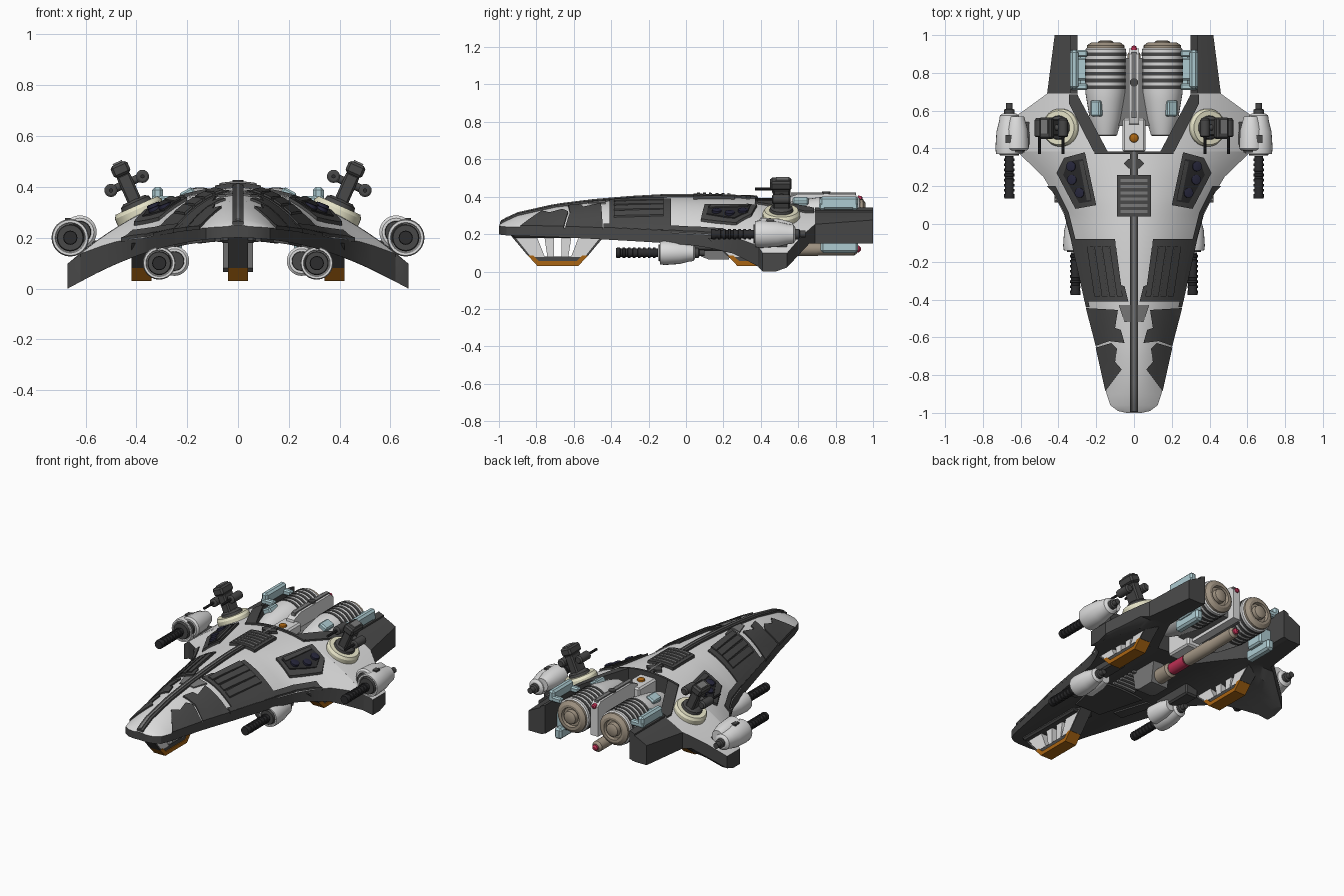
import bpy, bmesh, math
from mathutils import Matrix, Vector

if "Cube" in bpy.data.objects:
    bpy.data.objects.remove(bpy.data.objects["Cube"])

def material(name, *c):
    m = bpy.data.materials.new(name)
    m.diffuse_color = (*c, 1)
    m.use_nodes = True
    m.node_tree.nodes["Principled BSDF"].inputs["Base Color"].default_value = m.diffuse_color
    return m

LIGHT = material("light grey", .72, .72, .72)
DARK = material("dark armour", .065, .065, .065)
MID = material("mid grey", .19, .19, .19)
BLACK = material("near black", .025, .025, .027)
ORANGE = material("rust orange", .40, .13, .006)
TAN = material("tan metal", .36, .30, .23)
BLUE = material("pale blue", .42, .60, .64)
CREAM = material("cream", .80, .78, .58)
RED = material("crimson", .52, .03, .09)
NAVY = material("navy lens", .02, .02, .045)
I = Matrix.Identity(4)

def make(name, bm, mats, mirror=False, M=I, smooth=True):
    bmesh.ops.recalc_face_normals(bm, faces=bm.faces[:])
    bm.transform(M)
    for f in bm.faces:
        f.smooth = smooth
    for e in bm.edges:
        e.smooth = len(e.link_faces) == 2 and e.calc_face_angle(0) < math.radians(32)
    me = bpy.data.meshes.new(name)
    bm.to_mesh(me)
    bm.free()
    for m in (mats if isinstance(mats, list) else [mats]):
        me.materials.append(m)
    ob = bpy.data.objects.new(name, me)
    bpy.context.collection.objects.link(ob)
    if mirror:
        ob.modifiers.new("mirror", 'MIRROR').use_mirror_merge = False
    return ob

def box(name, xs, ys, zs, mat, mirror=False, M=I, bevel=0):
    bm = bmesh.new()
    bmesh.ops.create_cube(bm, size=1)
    for v in bm.verts:
        v.co = [a[0] if c < 0 else a[1] for c, a in zip(v.co, (xs, ys, zs))]
    if bevel:
        bmesh.ops.bevel(bm, geom=bm.edges[:], offset=bevel, segments=1, affect='EDGES')
    return make(name, bm, mat, mirror, M)

def prism(name, yz, xs, mat, mirror=False):
    bm = bmesh.new()
    f = bm.faces.new([bm.verts.new((xs[0], y, z)) for y, z in yz])
    g = bmesh.ops.extrude_face_region(bm, geom=[f])["geom"]
    bmesh.ops.translate(bm, vec=(xs[1] - xs[0], 0, 0), verts=[v for v in g if isinstance(v, bmesh.types.BMVert)])
    return make(name, bm, mat, mirror)

def lathe(name, origin, axis, prof, mat, mirror=False, M=I, n=24):
    """Turn a (distance, radius) profile round an axis."""
    q = Vector(axis).to_track_quat('Z', 'Y').to_matrix().to_4x4()
    bm = bmesh.new()
    rings = [[bm.verts.new((r * math.cos(math.tau * i / n), r * math.sin(math.tau * i / n), d))
              for i in range(n)] for d, r in prof]
    for a, b in zip(rings, rings[1:]):
        for i in range(n):
            bm.faces.new((a[i], a[(i + 1) % n], b[(i + 1) % n], b[i]))
    bm.faces.new(rings[0])
    bm.faces.new(rings[-1])
    return make(name, bm, mat, mirror, M @ Matrix.Translation(origin) @ q)

# Hull surface functions
def lerp(tab, y):
    for (a, p), (b, q) in zip(tab, tab[1:]):
        if y <= b:
            return p + (q - p) * max(0, (y - a) / (b - a))
    return tab[-1][1]

W = [(-1, .04), (-.99, .085), (-.96, .125), (-.9, .145), (-.65, .20), (-.45, .25), (-.1, .33), (.05, .37),
     (.15, .42), (.25, .48), (.385, .62), (.41, .67), (.54, .67), (.61, .57), (.69, .46), (1, .42)]
CROWN = [(-1, .25), (-.97, .268), (-.9, .30), (-.7, .345), (-.5, .37), (-.3, .387), (-.1, .398), (.1, .398), (.385, .39)]
RIM = [(-1, .045), (.05, .06), (.2, .08), (.385, .11)]
INNER = [(.385, .14), (.68, .30), (1, .30)]

def width(y):
    return lerp(W, y)

def bottom(x, y):
    z = max(0, .2 - .45 * x * x)
    return max(z, .15 * min(1, (y - .52) / .14)) if y > .52 else z

def top(x, y):
    if y > .385:
        return .39 - .65 * x * x
    w, c = width(y), lerp(CROWN, y)
    e = bottom(w, 0) + lerp(RIM, y)
    return e + (c - e) * (1 - min(1, (x / w) ** 2))

def slab(name, ys, lo, hi, n, mats, rule, mirror=False):
    bm = bmesh.new()
    g = [[[bm.verts.new((x, y, f(x, y))) for x in [lo(y) + (hi(y) - lo(y)) * i / n for i in range(n + 1)]]
          for y in ys] for f in (top, bottom)]
    for s in g:
        for a, b in zip(s, s[1:]):
            for i in range(n):
                bm.faces.new((a[i], a[i + 1], b[i + 1], b[i]))
    t, u = g
    for j in range(len(ys) - 1):
        for k in (0, n):
            bm.faces.new((t[j][k], t[j + 1][k], u[j + 1][k], u[j][k]))
    for j in (0, -1):
        for i in range(n):
            bm.faces.new((t[j][i], t[j][i + 1], u[j][i + 1], u[j][i]))
    bmesh.ops.recalc_face_normals(bm, faces=bm.faces[:])
    for f in bm.faces:
        f.material_index = rule(f)
    return make(name, bm, mats, mirror)

front_ys = sorted({p[0] for p in W + CROWN if p[0] <= .385} | {-.8, -.2, 0, .3})
rear_ys = [.385, .41, .48, .54, .61, .66, .69, .85, 1]
slab("front_hull", front_ys, lambda y: -width(y), width, 28, [LIGHT, DARK], lambda f: int(f.normal.z < .3))
slab("rear_wing", rear_ys, lambda y: lerp(INNER, y), width, 12, [LIGHT, DARK],
     lambda f: int(f.normal.z < .3 or f.calc_center_median().y > .69), True)

def plate(name, pts, mat, h=.01, mirror=True, surf=top):
    """Flat outline laid on the curved hull skin."""
    bm = bmesh.new()
    f = bm.faces.new([bm.verts.new((x, y, 0)) for x, y in pts])
    for ax, step in ((0, .04), (1, .06)):
        for k in range(-20, 21):
            no = [0, 0, 0]
            no[ax] = 1
            bmesh.ops.bisect_plane(bm, geom=bm.verts[:] + bm.edges[:] + bm.faces[:],
                                   plane_co=[c * k * step for c in no], plane_no=no)
    g = bmesh.ops.extrude_face_region(bm, geom=bm.faces[:])["geom"]
    up = {v for v in g if isinstance(v, bmesh.types.BMVert)}
    for v in bm.verts:
        v.co.z = surf(v.co.x, v.co.y) + (h if v in up else -h * .5)
    return make(name, bm, mat, mirror)

# Armour plates on the top
plate("nose_armour", [(.152, -.885), (.065, -.77), (.10, -.73), (.09, -.66), (.12, -.63), (.203, -.655)], DARK)
plate("fore_armour", [(.203, -.645), (.13, -.62), (.05, -.63), (.07, -.56), (.10, -.55), (.085, -.455), (.255, -.445)], DARK)
plate("mid_armour", [(.262, -.41), (.03, -.41), (.05, -.33), (.08, -.32), (.10, -.08), (.335, -.08)], DARK)
for i, x in enumerate((.06, .10, .14, .18)):
    plate("armour_rib_%d" % i, [(x, -.385), (x + .03, -.385), (x + .07, -.12), (x + .035, -.12)], DARK, .018)
plate("edge_armour", [(.235, -.44), (.255, -.44), (.333, -.08), (.37, .06), (.425, .165), (.46, .2), (.415, .2), (.345, .06), (.31, -.08)], DARK, .012)
plate("lens_panel", [(.20, .10), (.31, .08), (.41, .27), (.37, .35), (.26, .38)], DARK, .014)
plate("lens_panel_inset", [(.225, .12), (.29, .11), (.375, .26), (.35, .33), (.27, .345)], BLACK, .019)
plate("lens_panel_bar", [(.225, .13), (.25, .125), (.29, .33), (.27, .335)], DARK, .024)
for i, (x, y) in enumerate(((.33, .305), (.325, .235), (.285, .165))):
    lathe("lens_%d" % i, (x, y, top(x, y) + .012), (.4, 0, 1), [(0, .026), (.014, .026), (.016, .018)], NAVY, True)
plate("chin_badge", [(-.05, -.52), (.05, -.52), (.08, -.43), (-.08, -.43)], MID, .008, False)
plate("notch_trim", [(.14, .385), (.30, .685), (.345, .685), (.345, .64), (.215, .385)], DARK)
plate("boom_trim", [(.30, .69), (.30, 1), (.335, 1), (.335, .69)], DARK, .01)
plate("notch_lip", [(-.21, .37), (.21, .37), (.21, .385), (-.21, .385)], DARK, .012, False)
plate("spine", [(-.022, -.995), (.022, -.995), (.022, .38), (-.022, .38)], DARK, .012, False)
plate("spine_core", [(-.007, -.99), (.007, -.99), (.007, .38), (-.007, .38)], MID, .017, False)
plate("spine_hatch", [(-.055, .32), (-.03, .295), (.03, .295), (.055, .32), (.03, .345), (-.03, .345)], DARK, .016, False)
plate("vent_base", [(-.09, .04), (.09, .04), (.09, .26), (-.09, .26)], DARK, .018, False)
for i in range(6):
    y = .058 + i * .033
    plate("vent_slat_%d" % i, [(-.072, y), (.072, y), (.072, y + .016), (-.072, y + .016)], MID, .024, False)

# Underside details
plate("belly_plate", [(-.09, -.42), (.09, -.42), (.16, -.12), (-.16, -.12)], DARK, -.012, False, bottom)
plate("belly_side_plate", [(.14, -.35), (.2, -.35), (.25, -.12), (.2, -.12)], DARK, -.009, True, bottom)
for i in range(6):
    y = -.1 + i * .035
    plate("belly_slat_%d" % i, [(-.08, y), (.08, y), (.08, y + .018), (-.08, y + .018)], MID, -.014, False, bottom)
prism("keel_block", [(.06, .2), (.08, .08), (.12, .065), (.23, .065), (.25, .2)], (-.06, .06), MID)
lathe("keel_barrel", (0, 0, .12), (0, 1, 0), [(.22, .045), (.33, .045), (.34, .03), (.48, .03), (.49, .038),
      (.7, .038), (.71, .034), (.9, .034), (.915, .022)], TAN)
lathe("keel_barrel_band", (0, 0, .12), (0, 1, 0), [(.35, .036), (.48, .036)], RED)
lathe("keel_barrel_tip", (0, 0, .12), (0, 1, 0), [(.9, .02), (.925, .018), (.935, .008)], RED)

# Engines with ribs, nozzles and blue pipes
E = (.15, 0, .288)
lathe("engine", E, (0, 1, 0), [(.465, .05), (.47, .06), (.55, .083), (.65, .10), (.70, .108), (.925, .108), (.935, .095)], LIGHT, True, n=32)
for i in range(6):
    y = .715 + i * .035
    lathe("engine_rib_%d" % i, E, (0, 1, 0), [(y, .105), (y, .1105), (y + .019, .1105), (y + .019, .105)], DARK, True, n=32)
lathe("engine_nozzle", E, (0, 1, 0), [(.92, .10), (.945, .10), (.96, .078), (.96, .062), (.94, .058)], TAN, True)
lathe("nozzle_core", E, (0, 1, 0), [(.93, .045), (.965, .04), (.972, .028)], TAN, True)
box("nozzle_bar", (.115, .185), (.94, .968), (.281, .295), MID, True)
box("engine_blue_tab", (.165, .225), (.57, .655), (.345, .39), BLUE, True,
    Matrix.Translation((.195, .61, .365)) @ Matrix.Rotation(.5, 4, 'Y') @ Matrix.Translation((-.195, -.61, -.365)), .008)
box("upper_pipe", (.295, .338), (.715, .92), (.33, .40), BLUE, True, bevel=.012)
for i, y in enumerate((.71, .885)):
    box("upper_pipe_clamp_%d" % i, (.245, .338), (y, y + .035), (.33, .365), BLUE, True, bevel=.008)
box("lower_pipe", (.245, .295), (.72, .92), (.10, .17), BLUE, True, bevel=.012)
box("lower_pipe_clamp", (.22, .31), (.76, .88), (.15, .26), BLUE, True, bevel=.01)
# Fin between the engines
box("engine_bridge", (-.06, .06), (.38, .56), (.17, .375), LIGHT, bevel=.01)
box("engine_spar", (-.10, .10), (.52, .88), (.22, .32), MID)
prism("centre_fin", [(.5, .2), (.53, .39), (.6, .415), (.9, .415), (.93, .39), (.93, .2)], (-.026, .026), LIGHT)
box("fin_crest", (-.012, .012), (.56, .91), (.40, .422), MID)
lathe("fin_port", (0, .75, .405), (0, 0, 1), [(0, .022), (.022, .022)], DARK)
lathe("amber_light", (0, .455, .37), (0, 0, 1), [(0, .025), (.014, .022), (.02, .012)], ORANGE)
lathe("fin_lamp", (0, .92, .39), (0, 1, 0), [(0, .016), (.018, .014), (.024, .006)], RED)

# Landing legs
def leg(name, x, yc, s, zt, mirror):
    xs = (x - .04, x + .04)
    P = lambda pts: [(yc + y * s, z) for y, z in pts]
    prism(name + "_pad", P([(-.16, .085), (-.11, .03), (.11, .03), (.16, .085), (.13, .085), (.10, .055), (-.10, .055), (-.13, .085)]), xs, ORANGE, mirror)
    prism(name + "_sole", P([(-.135, .08), (-.1, .05), (.1, .05), (.135, .08)]), (x - .034, x + .034), DARK, mirror)
    for k, d in (("front", -1), ("back", 1)):
        prism(name + "_" + k + "_brace", P([(d * .15, .078), (d * .25, zt), (d * .12, zt), (d * .07, .078)]), (x - .036, x + .036), LIGHT, mirror)
        prism(name + "_" + k + "_shield", P([(d * .157, .08), (d * .262, zt), (d * .245, zt), (d * .145, .08)]), xs, DARK, mirror)
        prism(name + "_" + k + "_post", P([(d * .055, .07), (d * .075, zt), (d * .02, zt), (d * .02, .07)]), (x - .03, x + .03), LIGHT, mirror)

leg("nose_leg", 0, -.685, 1, .205, False)
leg("rear_leg", .38, .39, 1.05, .18, True)
box("nose_leg_cap", (-.07, .07), (-.93, -.46), (.18, .21), DARK, bevel=.01)

# Cannons under the hull and on the wing tips
def cannon(name, x, y, z, s, x2, z2):
    o, ax = (x, y, z), (0, 1, 0)
    lathe(name + "_pod", o, ax, [(p * s, r * s) for p, r in ((.01, .056), (0, .06), (0, .07), (.03, .074), (.12, .068), (.17, .055), (.205, .05), (.215, .035))], LIGHT, True)
    lathe(name + "_side_pod", (x2, y, z2), ax, [(p * s, r * s) for p, r in ((.02, .055), (.03, .066), (.13, .06), (.2, .04))], LIGHT, True)
    lathe(name + "_face", o, ax, [(-.008, .05 * s), (.03, .058 * s)], DARK, True)
    lathe(name + "_side_face", (x2, y, z2), ax, [(.008, .042 * s), (.03, .046 * s)], DARK, True)
    prof = [(-.235, .018), (-.235, .026)]
    for i in range(8):
        a = -.225 + i * .027
        prof += [(a, .028), (a + .013, .028), (a + .014, .023), (a + .026, .023)]
    lathe(name + "_barrel", o, ax, prof, BLACK, True, n=16)
    lathe(name + "_tail", o, ax, [(.2 * s, .028), (.235 * s, .028), (.24 * s, .018), (.27 * s, .018)], DARK, True, n=12)
    box(name + "_clip", (x - .02, x + .02), (y + .06, y + .1), (z + .05 * s, z + .078 * s), DARK, True)

cannon("wing_cannon", .66, .37, .2, 1, .622, .222)
cannon("belly_cannon", .31, -.14, .10, .88, .25, .108)
box("wing_cannon_mount", (.54, .63), (.42, .54), (.10, .19), DARK, True)
box("belly_cannon_mount", (.23, .32), (-.08, .2), (.11, .19), DARK, True, bevel=.01)

# Leaning turrets on the wings
T = Matrix.Translation((.385, .51, .295)) @ Matrix.Rotation(math.radians(24), 4, 'Y')
Z = (0, 0, 1)
lathe("turret_ring", (0, 0, 0), Z, [(-.03, .1), (.02, .1), (.035, .09), (.035, .07)], CREAM, True, T, 32)
lathe("turret_base", (0, 0, 0), Z, [(.02, .068), (.05, .06), (.06, .045)], DARK, True, T)
box("turret_post", (-.028, .028), (-.045, .045), (.04, .17), DARK, True, T, .008)
box("turret_head", (-.036, .036), (-.06, .055), (.165, .215), DARK, True, T, .01)
box("turret_head_cap", (-.02, .02), (-.03, .04), (.21, .222), MID, True, T)
lathe("turret_axle", (-.07, 0, .13), (1, 0, 0), [(0, .016), (.14, .016)], DARK, True, T, 12)
for i, x in enumerate((-.068, .068)):
    lathe("turret_gun_%d" % i, (x, 0, .13), (0, 1, 0), [(-.05, .018), (-.045, .026), (.04, .026), (.05, .018)], DARK, True, T, 16)
    lathe("turret_barrel_%d" % i, (x, 0, .13), (0, 1, 0), [(-.14, .008), (-.04, .008)], BLACK, True, T, 8)
